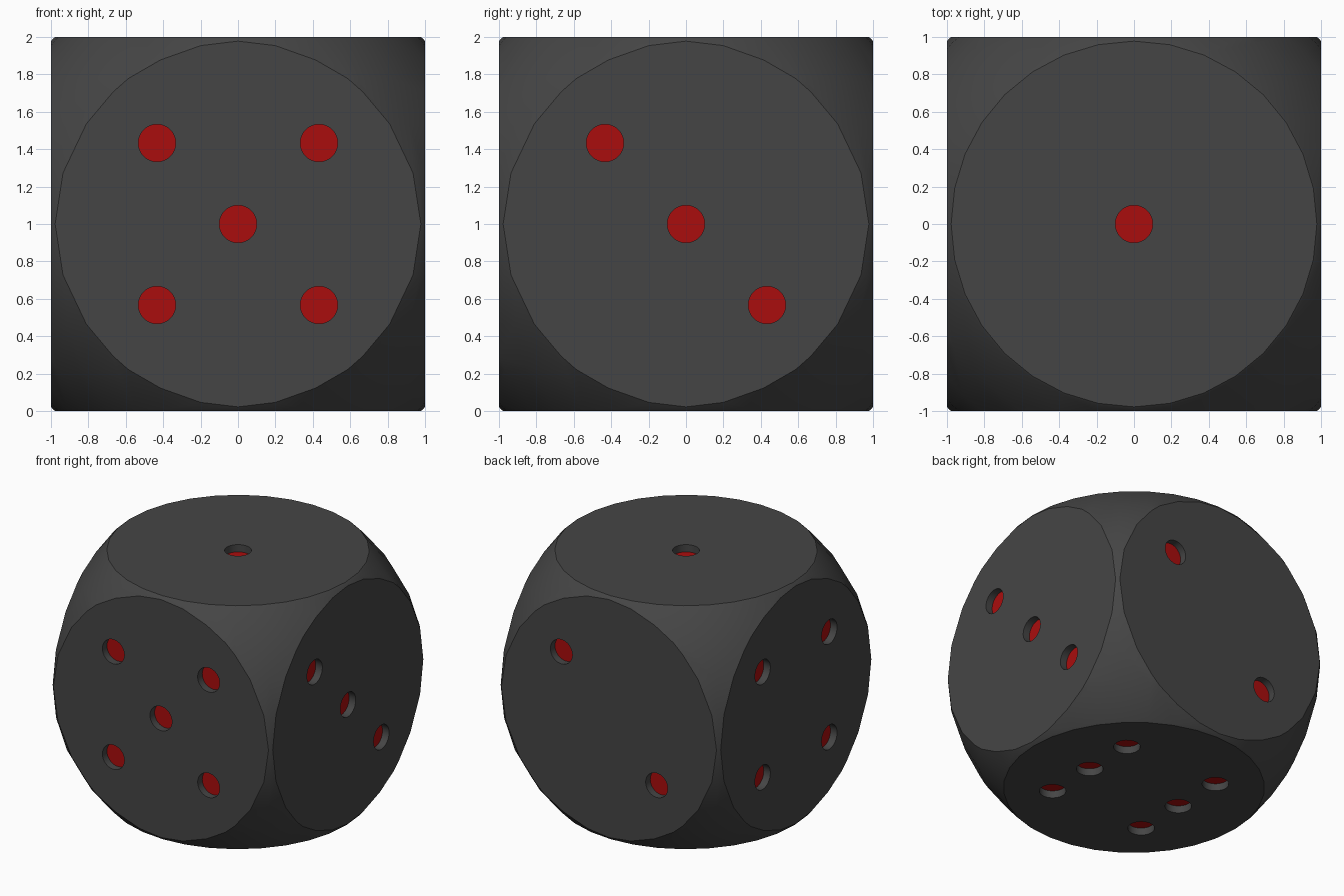
import bpy, bmesh
from mathutils import Vector, Matrix

if "Cube" in bpy.data.objects:
    bpy.data.objects.remove(bpy.data.objects["Cube"])

P, R, DEPTH = 0.433, 0.1, 0.06
CENTRE = Vector((0, 0, 1))


def material(name, rgb):
    m = bpy.data.materials.new(name)
    m.diffuse_color = (*rgb, 1)
    m.use_nodes = True
    m.node_tree.nodes["Principled BSDF"].inputs["Base Color"].default_value = m.diffuse_color
    return m


def boolean(target, cutter, operation):
    mod = target.modifiers.new(operation, 'BOOLEAN')
    mod.operation, mod.solver, mod.object = operation, 'EXACT', cutter
    bpy.context.view_layer.objects.active = target
    bpy.ops.object.modifier_apply(modifier=mod.name)
    bpy.data.objects.remove(cutter)


# Body: cube rounded off by a sphere
bpy.ops.mesh.primitive_uv_sphere_add(segments=32, ring_count=16, radius=1.4, location=CENTRE)
sphere = bpy.context.object
bpy.ops.mesh.primitive_cube_add(size=2, location=CENTRE)
die = bpy.context.object
die.name = "die_body"
boolean(die, sphere, 'INTERSECT')

# Pips: outward normal of each face -> in-plane (x, y, z) offsets
corners = [(-P, -P), (-P, P), (P, -P), (P, P)]
faces = {
    (0, -1, 0): [(a, 0, b) for a, b in corners + [(0, 0)]],
    (0, 1, 0): [(P, 0, P), (-P, 0, -P)],
    (1, 0, 0): [(0, -P, P), (0, 0, 0), (0, P, -P)],
    (-1, 0, 0): [(0, a, b) for a, b in corners],
    (0, 0, 1): [(0, 0, 0)],
    (0, 0, -1): [(a, b, 0) for a in (-P, P) for b in (-P, 0, P)],
}
bm = bmesh.new()
for normal, spots in faces.items():
    n = Vector(normal)
    turn = n.to_track_quat('Z', 'Y').to_matrix().to_4x4()
    for s in spots:
        bmesh.ops.create_cone(bm, cap_ends=True, segments=32, radius1=R, radius2=R, depth=2 * DEPTH,
                              matrix=Matrix.Translation(CENTRE + n + Vector(s)) @ turn)
mesh = bpy.data.meshes.new("pip_cutters")
bm.to_mesh(mesh)
bm.free()
cutters = bpy.data.objects.new("pip_cutters", mesh)
bpy.context.collection.objects.link(cutters)
cutters.hide_render = True
boolean(die, cutters, 'DIFFERENCE')

# Dark body, red pip floors
die.data.materials.clear()
die.data.materials.append(material("dark_grey", (0.06, 0.06, 0.06)))
die.data.materials.append(material("red", (0.4, 0.004, 0.004)))
for poly in die.data.polygons:
    floor = any(abs(poly.normal[i]) > 0.999 and abs(abs(poly.center[i]) - (1 - DEPTH)) < 0.002
                for i in range(3))
    poly.material_index = int(floor)

bpy.ops.object.select_all(action='DESELECT')
die.select_set(True)
bpy.context.view_layer.objects.active = die
bpy.ops.object.shade_smooth_by_angle()
